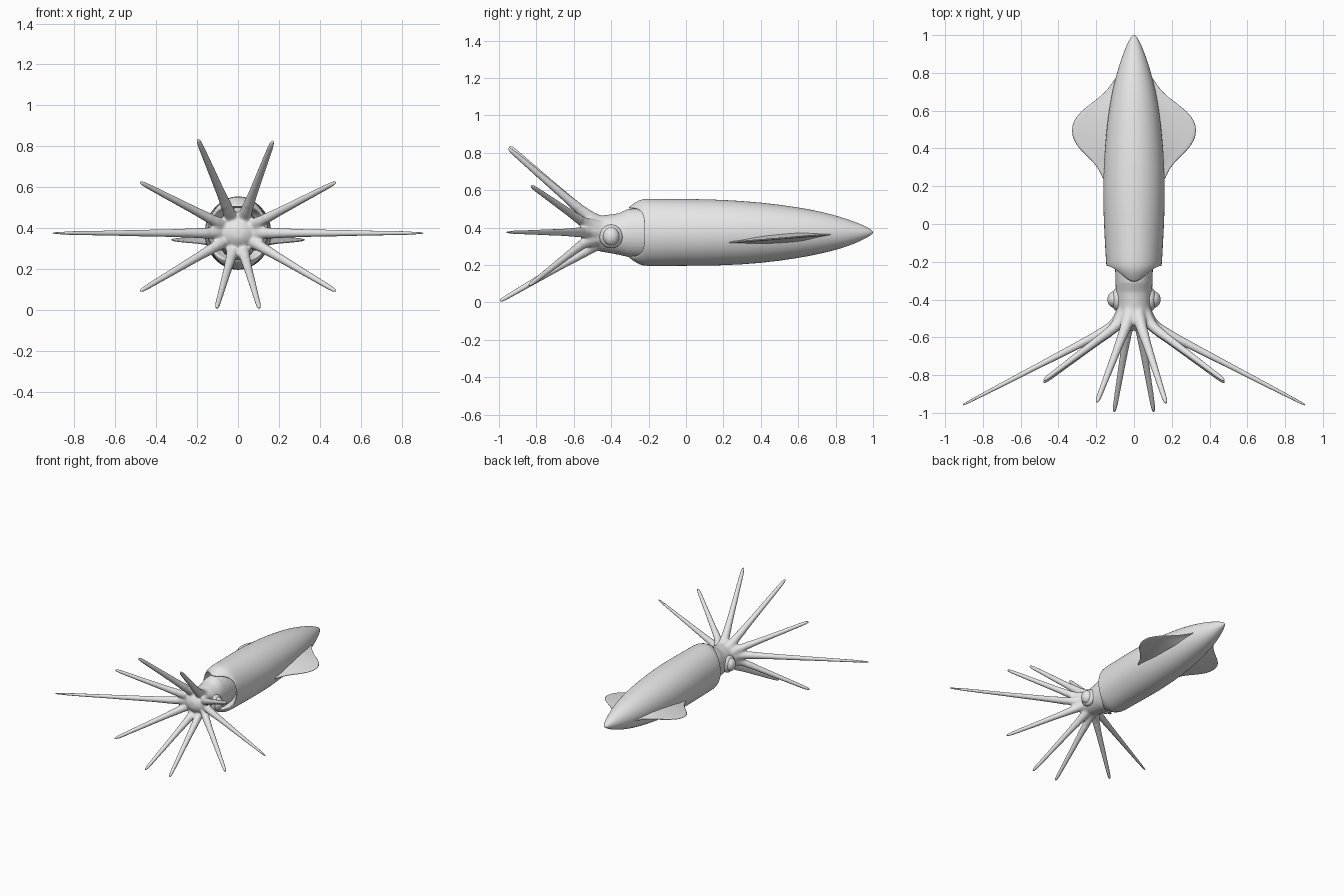
import bpy, bmesh, math
from mathutils import Vector

cube = bpy.data.objects.get("Cube")
if cube:
    bpy.data.objects.remove(cube)

skin = bpy.data.materials.new("pale_grey_skin")
skin.use_nodes = True
skin.diffuse_color = (0.8, 0.8, 0.8, 1)
skin.node_tree.nodes["Principled BSDF"].inputs["Base Color"].default_value = (0.8, 0.8, 0.8, 1)

AXIS_Z = 0.375
SEGMENTS = 32


def add_object(name, bm, subdivisions=0):
    bmesh.ops.recalc_face_normals(bm, faces=bm.faces)
    for f in bm.faces:
        f.smooth = True
    mesh = bpy.data.meshes.new(name)
    bm.to_mesh(mesh)
    bm.free()
    mesh.materials.append(skin)
    obj = bpy.data.objects.new(name, mesh)
    bpy.context.collection.objects.link(obj)
    if subdivisions:
        mod = obj.modifiers.new("Subdivision", 'SUBSURF')
        mod.levels = mod.render_levels = subdivisions
    return obj


def loft(rings):
    """Skin closed rings of points and cap both ends."""
    bm = bmesh.new()
    rows = [[bm.verts.new(p) for p in ring] for ring in rings]
    n = len(rows[0])
    for a, b in zip(rows, rows[1:]):
        for i in range(n):
            j = (i + 1) % n
            bm.faces.new((a[i], a[j], b[j], b[i]))
    bm.faces.new(rows[0])
    bm.faces.new(rows[-1])
    return bm


def ring(y, half_width, top, bottom):
    mid, half_height = (top + bottom) / 2, (top - bottom) / 2
    angles = [2 * math.pi * i / SEGMENTS for i in range(SEGMENTS)]
    return [(half_width * math.cos(a), y, mid + half_height * math.sin(a)) for a in angles]


def collar_ring(y, reach, size, shrink):
    """Front edge of the mantle, pulled forward above and below the head."""
    points = []
    for i in range(SEGMENTS):
        a = 2 * math.pi * i / SEGMENTS
        t = abs(math.sin(a)) ** 4
        s = size * (1 - shrink * t)
        points.append((0.148 * s * math.cos(a), y - reach * t, AXIS_Z + 0.18 * s * math.sin(a)))
    return points


# Mantle: collar lip, then the body tapering to the rear point
rings = [collar_ring(-0.14, 0.0, 0.66, 0.0),
         collar_ring(-0.205, 0.085, 0.88, 0.20),
         collar_ring(-0.222, 0.09, 0.95, 0.25),
         collar_ring(-0.222, 0.085, 0.99, 0.24),
         collar_ring(-0.215, 0.035, 1.0, 0.02),
         collar_ring(-0.19, 0.02, 1.01, 0.0)]
for station in [(-0.1, 0.155, 0.554, 0.195), (0.05, 0.162, 0.554, 0.195),
                (0.2, 0.166, 0.55, 0.197), (0.4, 0.157, 0.537, 0.208),
                (0.6, 0.135, 0.51, 0.236), (0.72, 0.112, 0.487, 0.26),
                (0.82, 0.086, 0.46, 0.285), (0.9, 0.058, 0.433, 0.313),
                (0.96, 0.034, 0.408, 0.342), (0.99, 0.016, 0.39, 0.36),
                (1.0, 0.005, 0.379, 0.371)]:
    rings.append(ring(*station))
add_object("mantle", loft(rings), 1)

# Fins: flat lobes with a root that thickens into the mantle
FIN_OUTLINE = [(0.22, 0.162), (0.27, 0.176), (0.32, 0.208), (0.37, 0.262), (0.42, 0.31),
               (0.47, 0.33), (0.52, 0.331), (0.57, 0.308), (0.62, 0.254), (0.67, 0.182),
               (0.72, 0.132), (0.78, 0.096)]
for side, sign in (("left", 1), ("right", -1)):
    sections = []
    for y, edge in FIN_OUTLINE:
        z = 0.342 + 0.08 * (y - 0.5)
        root = 0.085
        lower, upper = [], []
        for k in range(7):
            s = k / 6
            half = 0.004 + 0.03 * (1 - s) ** 2 * min(1, (edge - root) * 8)
            x = sign * (root + (edge - root) * s)
            upper.append((x, y, z + half))
            lower.append((x, y, z - half))
        sections.append(upper + lower[::-1])
    add_object(side + "_fin", loft(sections), 1)

# Head
head = loft([ring(y, w, AXIS_Z + up, AXIS_Z - down) for y, w, up, down in [
    (-0.13, 0.10, 0.125, 0.125), (-0.24, 0.10, 0.13, 0.135), (-0.31, 0.098, 0.125, 0.132),
    (-0.36, 0.096, 0.102, 0.12), (-0.45, 0.09, 0.09, 0.105), (-0.51, 0.085, 0.08, 0.085),
    (-0.55, 0.065, 0.055, 0.055), (-0.565, 0.03, 0.025, 0.025)]])


def add_arm(bm, tip, base_radius, tip_radius):
    """Tapered arm that leaves the head and bends out to its tip."""
    tip = Vector(tip)
    out = Vector((tip.x, 0, tip.z - AXIS_Z)).normalized()
    axis = Vector((0, 0, AXIS_Z))
    start = axis + out * 0.11 + Vector((0, -0.545, 0))
    path = [(axis + out * 0.035 + Vector((0, -0.40, 0)), 0.035),
            (axis + out * 0.065 + Vector((0, -0.48, 0)), 0.036),
            (start, base_radius)]
    for t in (0.2, 0.5, 0.8, 0.97):
        path.append((start.lerp(tip, t), base_radius * 0.8 * (1 - t) + tip_radius * t))
    path.append((tip, tip_radius * 0.5))
    curve = bpy.data.curves.new("arm_path", 'CURVE')
    curve.dimensions = '3D'
    curve.bevel_depth = 1
    curve.bevel_resolution = 4
    curve.use_fill_caps = True
    spline = curve.splines.new('NURBS')
    spline.points.add(len(path) - 1)
    for point, (co, radius) in zip(spline.points, path):
        point.co = (*co, 1)
        point.radius = radius
    spline.use_endpoint_u = True
    spline.order_u = 3
    spline.resolution_u = 8
    helper = bpy.data.objects.new("arm_path", curve)
    bpy.context.collection.objects.link(helper)
    bpy.context.view_layer.update()
    mesh = bpy.data.meshes.new_from_object(
        helper.evaluated_get(bpy.context.evaluated_depsgraph_get()))
    bm.from_mesh(mesh)
    bpy.data.objects.remove(helper)
    bpy.data.curves.remove(curve)
    bpy.data.meshes.remove(mesh)


# Ten arms: the long pair points straight out to the sides
add_arm(head, (-0.197, -0.945, 0.835), 0.032, 0.013)
add_arm(head, (0.17, -0.95, 0.825), 0.032, 0.013)
for sign in (1, -1):
    add_arm(head, (sign * 0.48, -0.83, 0.625), 0.03, 0.012)
    add_arm(head, (sign * 0.91, -0.96, AXIS_Z), 0.03, 0.008)
    add_arm(head, (sign * 0.48, -0.84, 0.09), 0.03, 0.012)
    add_arm(head, (sign * 0.105, -0.995, 0.007), 0.03, 0.012)

# Fuse head and arms into one skin, then soften the webbing between the arms
draft = add_object("head_draft", head)
remesh = draft.modifiers.new("Remesh", 'REMESH')
remesh.mode = 'VOXEL'
remesh.voxel_size = 0.006
bpy.context.view_layer.update()
fused = bpy.data.meshes.new_from_object(
    draft.evaluated_get(bpy.context.evaluated_depsgraph_get()))
bpy.data.objects.remove(draft)
bm = bmesh.new()
bm.from_mesh(fused)
bpy.data.meshes.remove(fused)
hub = Vector((0, -0.5, AXIS_Z))
for reach, passes in ((0.17, 14), (2.0, 2)):
    near = [v for v in bm.verts if (v.co - hub).length < reach]
    for _ in range(passes):
        bmesh.ops.smooth_vert(bm, verts=near, factor=0.5,
                              use_axis_x=True, use_axis_y=True, use_axis_z=True)
add_object("head_and_arms", bm)

# Eyes: a wide lid with a bulging lens
for side, sign in (("left", 1), ("right", -1)):
    for part, x, size in (("eyelid", 0.085, (0.035, 0.063, 0.063)),
                          ("eye_lens", 0.1, (0.041, 0.045, 0.05))):
        bm = bmesh.new()
        bmesh.ops.create_uvsphere(bm, u_segments=32, v_segments=16, radius=1)
        bmesh.ops.scale(bm, vec=size, verts=bm.verts)
        bmesh.ops.translate(bm, vec=(sign * x, -0.4, 0.353), verts=bm.verts)
        add_object(side + "_" + part, bm)
